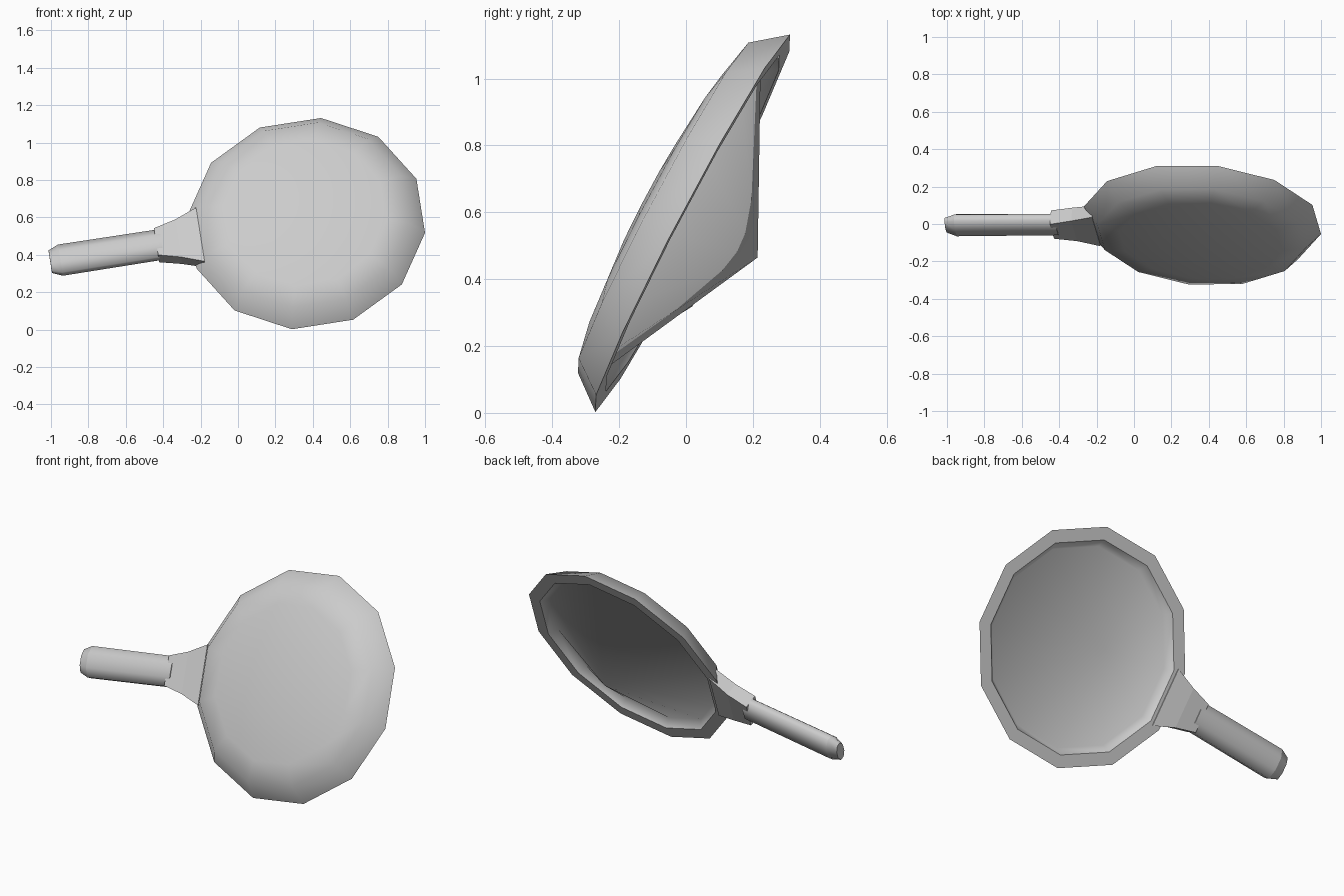
import bpy, bmesh
from math import cos, sin, radians, pi
from mathutils import Matrix, Vector

cube = bpy.data.objects.get("Cube")
if cube:
    bpy.data.objects.remove(cube)

# One plain grey for everything
grey = bpy.data.materials.new("plain_grey")
grey.use_nodes = True
colour = (0.6, 0.6, 0.6, 1)
grey.diffuse_color = colour
grey.node_tree.nodes["Principled BSDF"].inputs["Base Color"].default_value = colour

# Frame of the leaning disc: local x across, local y up the face, local z forwards
front = Vector((-0.075, -1, 0.526)).normalized()
across = Vector((0, 0, 1)).cross(front).cross(front).cross(front)
across = Vector((1, -0.075, 0)).normalized()
up = front.cross(across)
frame = Matrix((across, up, front)).transposed().to_4x4()
frame.translation = (0.366, 0.02, 0.567)
# Frame of the grip: local x points outwards along the handle
grip_frame = frame @ Matrix.Rotation(radians(190), 4, 'Z')


def loft(name, rings, matrix, smooth, sharp_rings=()):
    """Skin a list of rings; a ring of one point closes to a tip."""
    bm = bmesh.new()
    loops = [[bm.verts.new(p) for p in ring] for ring in rings]
    for a, b in zip(loops, loops[1:]):
        n = max(len(a), len(b))
        for i in range(n):
            j = (i + 1) % n
            quad = [a[i % len(a)], a[j % len(a)], b[j % len(b)], b[i % len(b)]]
            bm.faces.new(list(dict.fromkeys(quad)))
    for end in (loops[0], loops[-1]):
        if len(end) > 1:
            bm.faces.new(end)
    bmesh.ops.recalc_face_normals(bm, faces=bm.faces)
    for f in bm.faces:
        f.smooth = smooth and len(f.verts) < 5
    for k in sharp_rings:
        for i, v in enumerate(loops[k]):
            bm.edges.get((v, loops[k][i - 1])).smooth = False
    mesh = bpy.data.meshes.new(name)
    bm.to_mesh(mesh)
    bm.free()
    mesh.materials.append(grey)
    obj = bpy.data.objects.new(name, mesh)
    obj.matrix_world = matrix
    bpy.context.collection.objects.link(obj)
    return obj


def disc_ring(r, z):
    if r == 0:
        return [(0, 0, z)]
    return [(r * cos(a), r * sin(a), z)
            for a in (radians(30 * k - 5) for k in range(12))]


def oval_ring(x, half_width, half_depth, z=0.02):
    return [(x, half_width * cos(a), z + half_depth * sin(a))
            for a in (pi / 8 + k * pi / 4 for k in range(8))]


def box_ring(x, half_width, half_depth, z=0.02):
    return [(x, sy * half_width, z + sz * half_depth)
            for sy, sz in ((1, 1), (-1, 1), (-1, -1), (1, -1))]


# Domed disc: front dome, chamfered rim, flat back band, recess and raised back cone
profile = [(0, 0.155), (0.23, 0.147), (0.44, 0.125), (0.56, 0.1), (0.64, 0),
           (0.57, 0), (0.535, 0.045), (0, -0.22)]
loft("domed_disc", [disc_ring(r, z) for r, z in profile], frame, True, (4, 5))

# Flared collar joining the disc to the handle
loft("collar", [box_ring(0.57, 0.165, 0.035, 0.03), box_ring(0.69, 0.115, 0.04),
                box_ring(0.81, 0.082, 0.042)], grip_frame, False)

# Oval handle with a bevelled end
loft("handle", [oval_ring(0.78, 0.09, 0.05), oval_ring(1.33, 0.092, 0.052),
                oval_ring(1.385, 0.068, 0.032)], grip_frame, True, (1,))
